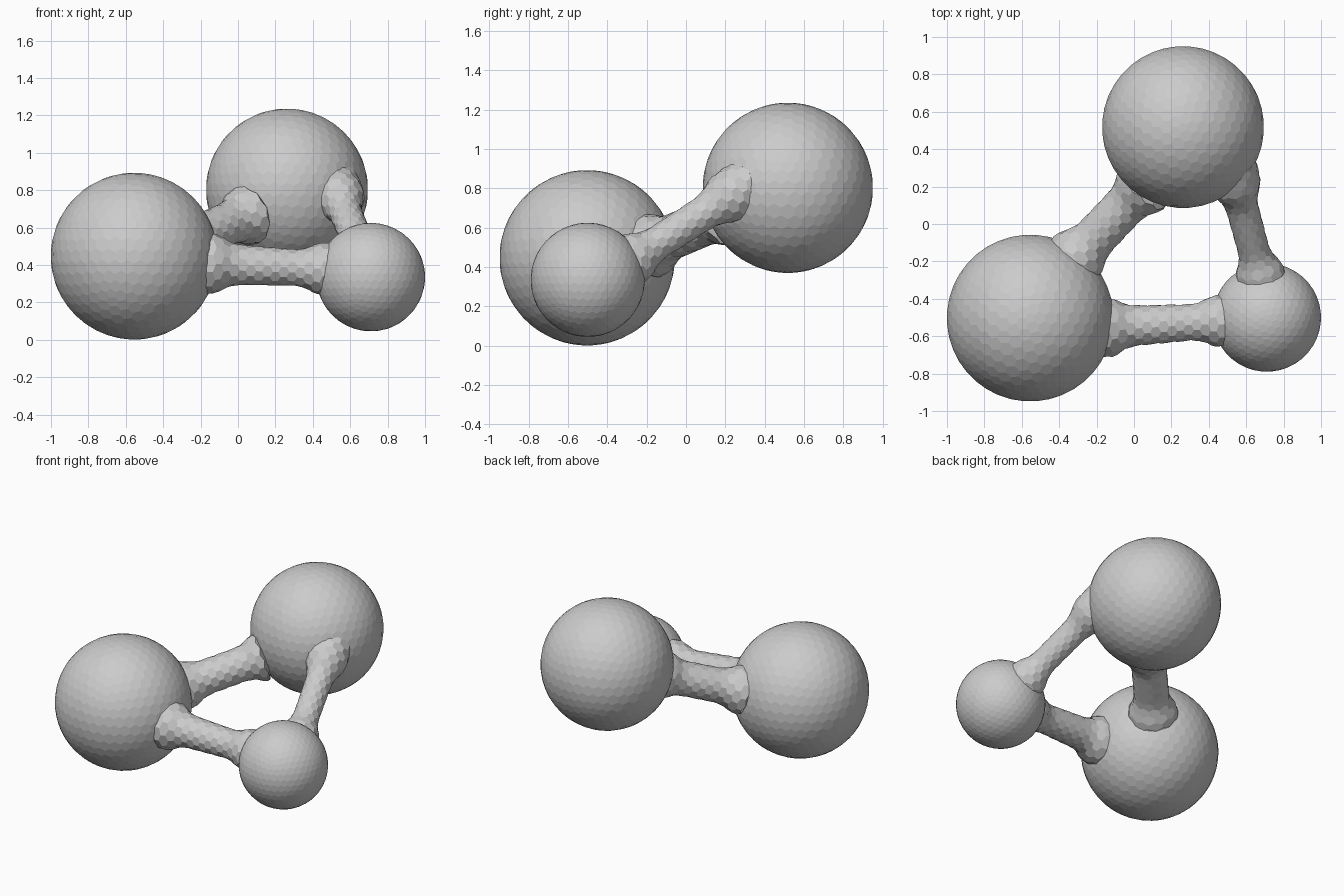
import bpy, bmesh, math
from mathutils import Vector

if "Cube" in bpy.data.objects:
    bpy.data.objects.remove(bpy.data.objects["Cube"])

# Bulbs: centre and radius
BULBS = {
    "left_bulb": (Vector((-0.555, -0.503, 0.447)), 0.446),
    "back_bulb": (Vector((0.262, 0.518, 0.803)), 0.433),
    "small_bulb": (Vector((0.71, -0.50, 0.335)), 0.29),
}


def dual_object(name, bm, fix=None):
    """Turn a closed triangle mesh into flat, mostly hexagonal facets."""
    out = bmesh.new()
    bm.faces.index_update()
    cells = []
    for f in bm.faces:
        c = f.calc_center_median()
        cells.append(out.verts.new(fix(c) if fix else c))
    for v in bm.verts:
        start = loop = v.link_loops[0]
        ring = []
        while True:
            ring.append(cells[loop.face.index])
            loop = loop.link_loop_prev.link_loop_radial_next
            if loop == start:
                break
        out.faces.new(ring)
    bmesh.ops.recalc_face_normals(out, faces=out.faces)
    mesh = bpy.data.meshes.new(name)
    out.to_mesh(mesh)
    out.free()
    bm.free()
    obj = bpy.data.objects.new(name, mesh)
    bpy.context.collection.objects.link(obj)
    return obj


def bulb(name):
    centre, radius = BULBS[name]
    bm = bmesh.new()
    bmesh.ops.create_icosphere(bm, subdivisions=4, radius=1)
    return dual_object(name, bm, lambda c: centre + c.normalized() * radius)


def strut(name, a, b, r0, r1, sides=11):
    """Tapered bar with staggered rings that flares where it meets a bulb."""
    a, b = Vector(a), Vector(b)
    axis = b - a
    turn = axis.to_track_quat('Z', 'Y')
    steps = round(axis.length / 0.045)
    bm = bmesh.new()
    rings = []
    for i in range(steps + 1):
        t = i / steps
        p = a + axis * t
        gap = max(0, min((p - c).length - r for c, r in BULBS.values()))
        r = (r0 + (r1 - r0) * t) * 1.03 + 0.05 * max(0, 1 - gap / 0.12) ** 2
        ring = []
        for k in range(sides):
            ang = math.tau * (k + 0.5 * (i % 2)) / sides
            ring.append(bm.verts.new(
                p + turn @ Vector((r * math.cos(ang), r * math.sin(ang), 0))))
        rings.append(ring)
    for i in range(steps):
        lo, hi = rings[i], rings[i + 1]
        for k in range(sides):
            n = (k + 1) % sides
            if i % 2 == 0:
                bm.faces.new((lo[k], lo[n], hi[k]))
                bm.faces.new((lo[n], hi[n], hi[k]))
            else:
                bm.faces.new((lo[k], lo[n], hi[n]))
                bm.faces.new((lo[k], hi[n], hi[k]))
    # end caps, hidden inside the bulbs
    start, end = bm.verts.new(a), bm.verts.new(b)
    for k in range(sides):
        n = (k + 1) % sides
        bm.faces.new((rings[0][n], rings[0][k], start))
        bm.faces.new((rings[-1][k], rings[-1][n], end))
    return dual_object(name, bm)


# Parts
body = bulb("left_bulb")
parts = [
    bulb("back_bulb"),
    bulb("small_bulb"),
    strut("front_strut", (-0.20, -0.555, 0.41), (0.55, -0.512, 0.375), 0.116, 0.088),
    strut("left_strut", (-0.33, -0.20, 0.50), (0.06, 0.21, 0.67), 0.116, 0.114),
    strut("right_strut", (0.71, -0.40, 0.36), (0.51, 0.34, 0.835), 0.082, 0.09),
]

# Fuse everything into one skin
for p in parts:
    mod = body.modifiers.new("fuse_" + p.name, 'BOOLEAN')
    mod.operation = 'UNION'
    mod.solver = 'EXACT'
    mod.object = p
bpy.context.view_layer.update()
fused = bpy.data.meshes.new_from_object(
    body.evaluated_get(bpy.context.evaluated_depsgraph_get()))
body.modifiers.clear()
body.data = fused
for p in parts:
    bpy.data.objects.remove(p)
body.name = "linked_bulbs"
